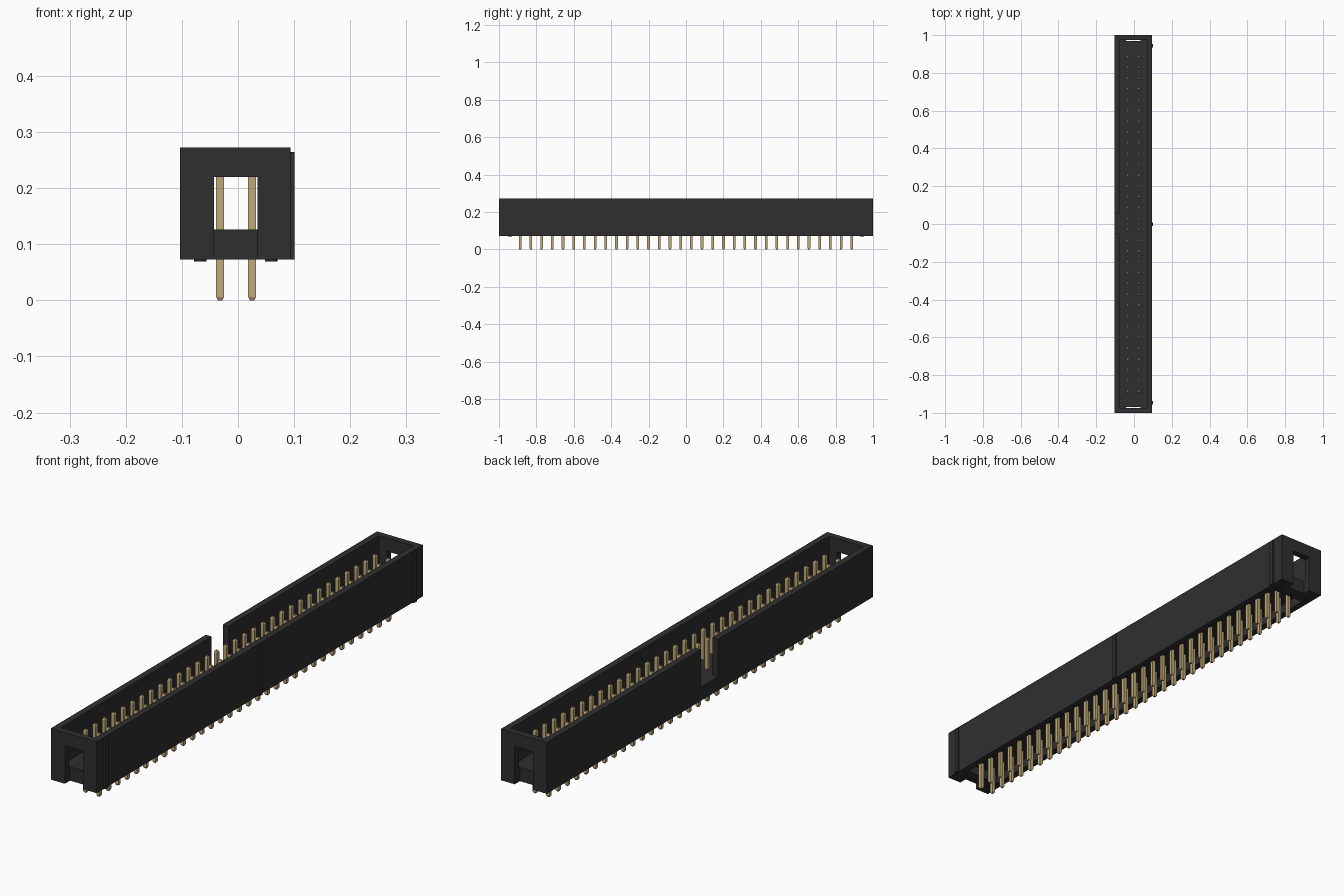
import bpy, bmesh
from mathutils import Matrix

if "Cube" in bpy.data.objects:
    bpy.data.objects.remove(bpy.data.objects["Cube"], do_unlink=True)


def material(name, color, roughness):
    m = bpy.data.materials.new(name)
    m.use_nodes = True
    m.diffuse_color = color
    shader = m.node_tree.nodes["Principled BSDF"]
    shader.inputs["Base Color"].default_value = color
    shader.inputs["Roughness"].default_value = roughness
    return m


BLACK = material("black_plastic", (0.028, 0.028, 0.029, 1), 0.6)
GOLD = material("gold_metal", (0.53, 0.40, 0.19, 1), 0.5)


def finish(name, bm, mat):
    mesh = bpy.data.meshes.new(name)
    bm.to_mesh(mesh)
    bm.free()
    mesh.materials.append(mat)
    ob = bpy.data.objects.new(name, mesh)
    bpy.context.collection.objects.link(ob)
    return ob


def box(name, xs, ys, zs, mat=BLACK):
    """Box from its limits along each axis."""
    bm = bmesh.new()
    bmesh.ops.create_cube(bm, size=1)
    for v in bm.verts:
        v.co = [(lo + hi) / 2 + c * (hi - lo) for c, (lo, hi) in zip(v.co, (xs, ys, zs))]
    return finish(name, bm, mat)


# Main dimensions
LEFT, RIGHT = -0.103, 0.094
BOTTOM, TOP, FLOOR = 0.073, 0.272, 0.126
INNER = (LEFT + 0.025, RIGHT - 0.025)
SLOT = (-0.043, 0.035)
PITCH, COUNT = 0.0572, 32

# Shrouded housing, hollowed from above and below, with key notch and end slots
housing = box("housing", (LEFT, RIGHT), (-1, 1), (BOTTOM, TOP))
cutters = [
    box("cavity_cutter", INNER, (-0.975, 0.975), (FLOOR, 0.3)),
    box("key_notch_cutter", (-0.15, -0.06), (-0.05, 0.055), (FLOOR, 0.32)),
    box("underside_cutter", INNER, (-0.915, 0.915), (0.04, 0.11)),
    box("front_slot_cutter", SLOT, (-1.1, -0.968), (0.03, 0.22)),
    box("back_slot_cutter", SLOT, (0.968, 1.1), (0.03, 0.22)),
]
for cutter in cutters:
    cutter.hide_render = True
    mod = housing.modifiers.new(cutter.name, "BOOLEAN")
    mod.operation = "DIFFERENCE"
    mod.solver = "EXACT"
    mod.object = cutter
bpy.context.view_layer.objects.active = housing
for mod in list(housing.modifiers):
    bpy.ops.object.modifier_apply(modifier=mod.name)
for cutter in cutters:
    bpy.data.objects.remove(cutter, do_unlink=True)

# Thin upright ribs on one long side
for name, y in (("front", -0.946), ("middle", -0.002), ("back", 0.943)):
    box(name + "_rib", (RIGHT - 0.005, 0.101), (y - 0.009, y + 0.009), (BOTTOM, 0.264))

# Round standoff feet under the corners
for end, y in (("front", -0.942), ("back", 0.942)):
    for side, x in (("right", -0.067), ("left", 0.059)):
        bm = bmesh.new()
        bmesh.ops.create_cone(bm, cap_ends=True, segments=16, radius1=0.011,
                              radius2=0.011, depth=0.011,
                              matrix=Matrix.Translation((x, y, 0.0745)))
        finish(f"{end}_{side}_foot", bm, BLACK)

# Two rows of square pins with tapered tips
PROFILE = ((0.0, 0.004), (0.006, 0.007), (0.239, 0.007), (0.245, 0.004))
for name, x in (("right", -0.032), ("left", 0.025)):
    bm = bmesh.new()
    for i in range(COUNT):
        y = (i - (COUNT - 1) / 2) * PITCH
        rings = [[bm.verts.new((x + sx * r, y + sy * r, z))
                  for sx, sy in ((-1, -1), (1, -1), (1, 1), (-1, 1))]
                 for z, r in PROFILE]
        for low, high in zip(rings, rings[1:]):
            for k in range(4):
                n = (k + 1) % 4
                bm.faces.new((low[k], low[n], high[n], high[k]))
        bm.faces.new(rings[0][::-1])
        bm.faces.new(rings[-1])
    finish(name + "_pin_row", bm, GOLD)
